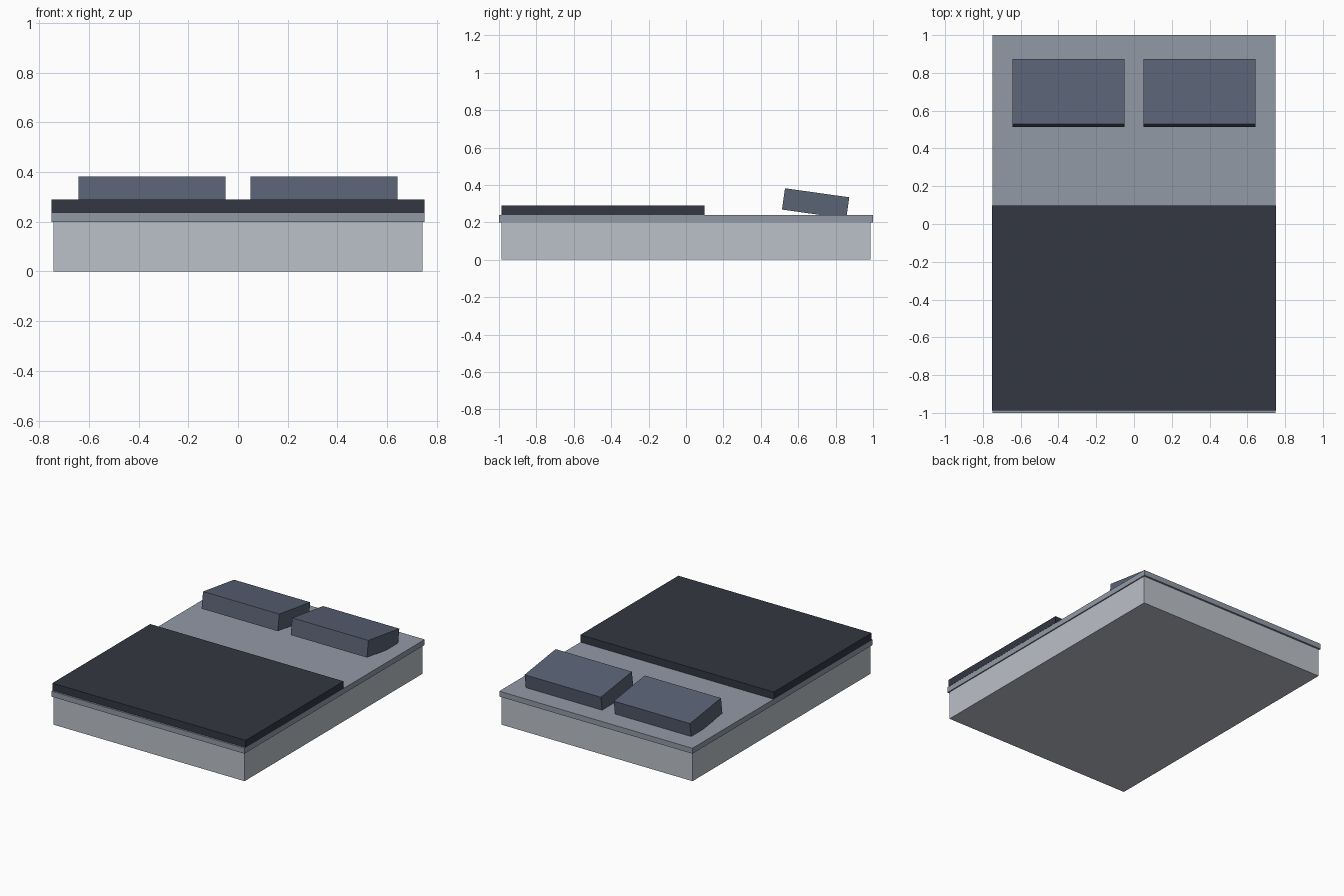
import bpy
import math

if "Cube" in bpy.data.objects:
    bpy.data.objects.remove(bpy.data.objects["Cube"])


def material(name, rgb):
    m = bpy.data.materials.new(name)
    m.diffuse_color = (*rgb, 1)
    m.use_nodes = True
    m.node_tree.nodes["Principled BSDF"].inputs["Base Color"].default_value = m.diffuse_color
    return m


def box(name, center, size, mat, tilt=0):
    bpy.ops.mesh.primitive_cube_add(size=1, location=center)
    ob = bpy.context.object
    ob.name = name
    ob.scale = size
    bpy.ops.object.transform_apply(location=False, rotation=False, scale=True)
    ob.rotation_euler.x = math.radians(tilt)
    ob.data.materials.append(mat)
    return ob


base_grey = material("base_grey", (0.50, 0.53, 0.58))
sheet_blue = material("sheet_blue", (0.29, 0.32, 0.38))
pillow_slate = material("pillow_slate", (0.10, 0.122, 0.174))
blanket_dark = material("blanket_dark", (0.034, 0.038, 0.054))

# Mattress with a slightly overhanging sheet
box("mattress", (0, 0, 0.10), (1.484, 1.974, 0.20), base_grey)
box("sheet", (0, 0, 0.219), (1.5, 2.0, 0.038), sheet_blue)

# Folded-back blanket over the foot end
box("blanket", (0, -0.444, 0.2635), (1.502, 1.086, 0.051), blanket_dark)

# Two pillows tilted down towards the head end
for side, name in ((-1, "left_pillow"), (1, "right_pillow")):
    box(name, (side * 0.346, 0.693, 0.301), (0.592, 0.347, 0.115), pillow_slate, tilt=-8)
